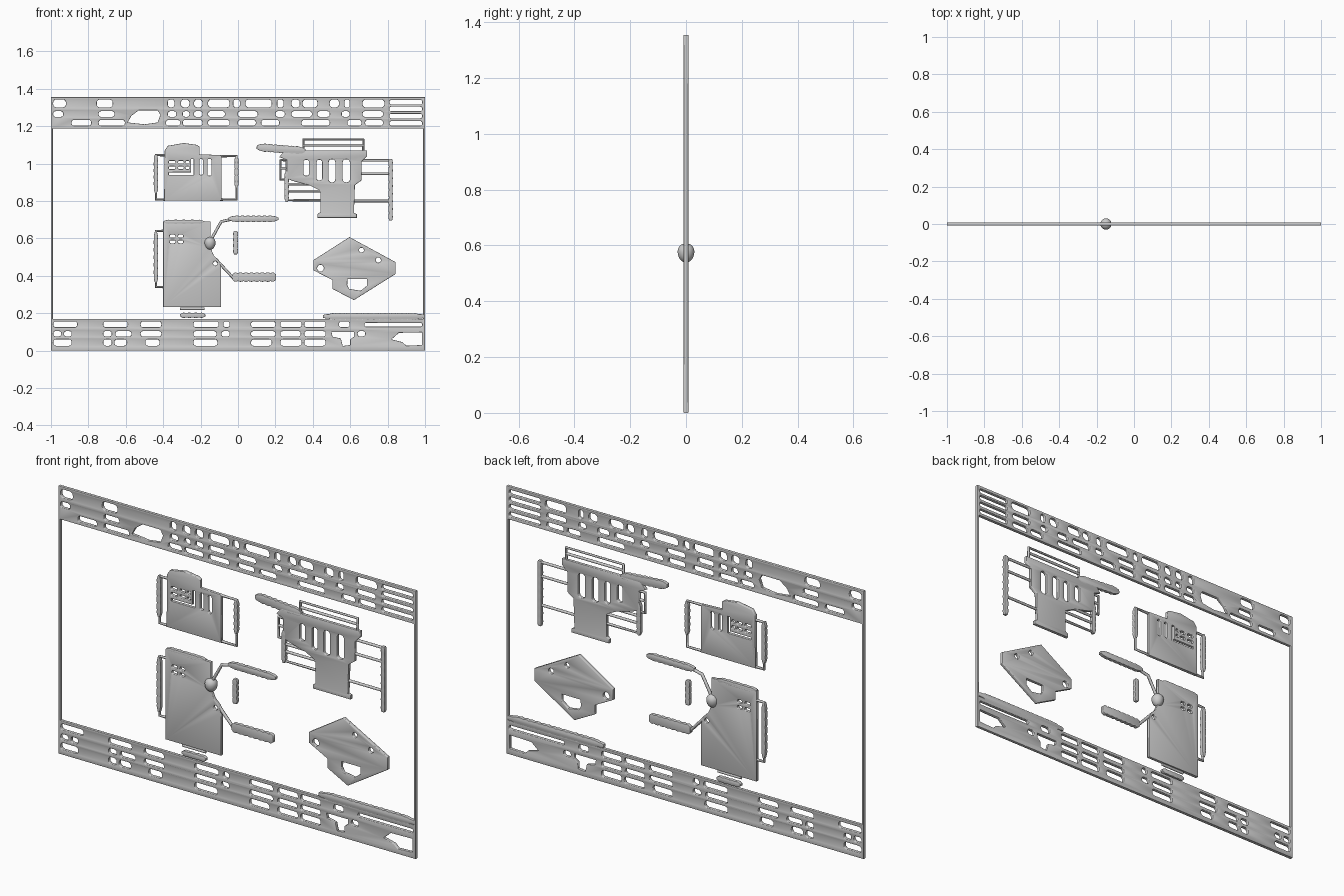
import bpy, bmesh, math
from mathutils import Matrix

if "Cube" in bpy.data.objects:
    bpy.data.objects.remove(bpy.data.objects["Cube"])

# All profile coordinates are (x, z) in hundredths of a unit
S = 0.01
TURN = Matrix.Rotation(math.pi / 2, 4, 'X')


def finish(curve, name):
    """Turn a curve drawn in XY into an upright, smooth-shaded mesh."""
    tmp = bpy.data.objects.new(name + "_tmp", curve)
    bpy.context.collection.objects.link(tmp)
    mesh = bpy.data.meshes.new_from_object(
        tmp.evaluated_get(bpy.context.evaluated_depsgraph_get()))
    bpy.data.objects.remove(tmp)
    mesh.transform(TURN)
    bm = bmesh.new()
    bm.from_mesh(mesh)
    bmesh.ops.remove_doubles(bm, verts=bm.verts, dist=0.00005)
    bmesh.ops.recalc_face_normals(bm, faces=bm.faces)
    bm.to_mesh(mesh)
    bm.free()
    mesh.name = name
    obj = bpy.data.objects.new(name, mesh)
    bpy.context.collection.objects.link(obj)
    bpy.ops.object.select_all(action='DESELECT')
    obj.select_set(True)
    bpy.context.view_layer.objects.active = obj
    bpy.ops.object.shade_smooth_by_angle(angle=math.radians(50))
    return obj


def add_spline(curve, pts, closed):
    s = curve.splines.new('POLY')
    s.points.add(len(pts) - 1)
    for p, (x, z) in zip(s.points, pts):
        p.co = (x * S, z * S, 0, 1)
    s.use_cyclic_u = closed


def plate(name, outline, holes=(), half=0.009, bevel=0.003):
    c = bpy.data.curves.new(name, 'CURVE')
    c.dimensions, c.fill_mode = '2D', 'BOTH'
    c.extrude, c.bevel_depth, c.bevel_resolution = half - bevel, bevel, 1
    c.offset = -bevel
    for pts in (outline, *holes):
        add_spline(c, pts, True)
    return finish(c, name)


def rods(name, *paths, r=0.007):
    c = bpy.data.curves.new(name, 'CURVE')
    c.dimensions, c.bevel_depth, c.bevel_resolution = '3D', r, 2
    c.use_fill_caps = True
    for pts in paths:
        add_spline(c, pts, False)
    return finish(c, name)


def pod(name, a, b, w, waves=8, taper=0.45):
    """Flat scalloped strip from a to b with half width w."""
    dx, dz = b[0] - a[0], b[1] - a[1]
    length = math.hypot(dx, dz)
    ux, uz = dx / length, dz / length
    n = waves * 5
    up, down = [], []
    for i in range(n + 1):
        t = i / n
        end = min(1, taper + 5 * min(t, 1 - t))
        h = w * end * (0.84 + 0.16 * abs(math.sin(math.pi * waves * t)))
        x, z = a[0] + dx * t, a[1] + dz * t
        up.append((x - uz * h, z + ux * h))
        down.append((x + uz * h, z - ux * h))
    return plate(name, down + up[::-1], bevel=0.002)


def slot(x0, x1, z0, z1, k=0.4):
    """Rounded rectangle."""
    r = k * min(x1 - x0, z1 - z0)
    pts = []
    for j, (cx, cz) in enumerate([(x1 - r, z1 - r), (x0 + r, z1 - r),
                                  (x0 + r, z0 + r), (x1 - r, z0 + r)]):
        for i in range(4):
            a = math.pi / 2 * (j + i / 3)
            pts.append((cx + r * math.cos(a), cz + r * math.sin(a)))
    return pts


def row(z0, z1, *spans):
    return [slot(a, b, z0, z1) for a, b in spans]


def disc(x, z, r):
    return [(x + r * math.cos(i * math.pi / 8), z + r * math.sin(i * math.pi / 8))
            for i in range(16)]


# Outer frame: pierced top and bottom bands joined by thin side posts
top = row(130, 134.3, (-98.8, -92), (-75.5, -67), (-37.5, -34), (-30.5, -26),
          (-23.5, -19), (-16, -4.5), (-2.5, 1), (4, 18), (21, 24.3), (28.6, 33),
          (34.5, 42.5), (49, 54), (57, 59.6), (66.6, 78.3))
top += row(125, 128, (-98.8, -93.5), (-74.5, -66), (-37.5, -33), (-29.5, -26),
           (-23.5, -19), (-16, -7), (0, 10.5), (20, 25), (28.6, 39.5),
           (42.5, 49), (55.5, 59.6), (66.6, 77.5))
top += row(120.3, 123.3, (-89, -78.5), (-74.5, -60.5), (-38.5, -31), (-29.5, -19),
           (-16, -4.5), (0, 9.5), (12.5, 22), (34, 49), (58.5, 66), (68, 77.5))
top += [slot(81, 98.5, z, z + 2.4) for z in (120.3, 124.2, 128, 131.6)]
top += [[(-59, 122), (-57, 125.5), (-53, 128.5), (-43, 128.5), (-41.5, 126),
         (-43, 122), (-50, 121)]]
bottom = row(12.5, 15.6, (-98.7, -86), (-72, -59), (-52, -41), (-23.8, -10.4),
             (-7.8, -4.5), (7, 20), (22.7, 34), (35.5, 46.8), (54, 59.6))
bottom += row(7.6, 10.4, (-98.7, -94.5), (-93, -89), (-72, -67.5), (-65.5, -57),
              (-52, -41), (-23.8, -11.5), (-8.8, -4.5), (7, 20), (22.7, 33.5),
              (35.5, 46.8), (64, 68))
bottom += row(2.6, 6, (-98.7, -89), (-72, -67.5), (-66, -59.5), (-49.5, -42),
              (-23.8, -11), (7, 18), (22.7, 34), (35.5, 46.8))
bottom += [slot(67.6, 98.5, 12.8, 14.8),
           [(50, 10), (62, 10), (62, 7.5), (60, 6), (60, 3), (56, 2.5), (55, 6.5), (50.5, 7.5)],
           [(82, 6), (86, 9.5), (98.3, 9.8), (98.3, 3), (90, 2.6), (88, 4.5)]]
window = [(-99, 17), (99, 17), (99, 118.8), (-99, 118.8)]
plate("outer_frame", [(-100, 0), (100, 0), (100, 135.5), (-100, 135.5)],
      [window] + top + bottom)
pod("lower_rail_crust", (45.5, 18.3), (99.7, 18.3), 1.9, 18)

# Upper left panel with side brackets
holes = [slot(a, b, z, z + 1.5) for z in (97, 100)
         for a, b in ((-37, -33.5), (-32, -29), (-28, -26))]
holes += [[(-37, 94), (-23.7, 94), (-23.7, 102.5), (-25, 102.5), (-25, 95.3), (-37, 95.3)],
          slot(-20.6, -18.8, 94, 102.5), slot(-16.3, -14.2, 93.5, 102.5)]
plate("upper_left_panel",
      [(-39.5, 80.3), (-8.8, 80.3), (-8.8, 104.5), (-20.5, 105), (-20.5, 109),
       (-22, 110), (-29, 111), (-37.5, 109.5), (-39.2, 107)], holes)
rods("upper_left_brackets",
     [(-39, 104.5), (-43.8, 104.5), (-43.8, 80.8), (-39, 80.8)],
     [(-9.5, 104), (-0.8, 104), (-0.8, 80.8), (-9.5, 80.8)])
pod("upper_left_outer_grip", (-43.9, 84), (-43.9, 105), 1.2, 6)
pod("upper_left_inner_grip", (-0.8, 87), (-0.8, 104), 1.1, 5)

# Upper right panel with slots, foot and railings
plate("upper_right_panel",
      [(25, 107), (69, 107), (69, 104), (66, 101), (66, 91), (62.5, 88.5), (62, 73.5),
       (63.5, 73), (63.5, 71), (42.5, 71), (42.5, 73), (44, 74), (44, 85.5),
       (38, 88.5), (30, 90.5), (26, 92), (26, 102), (22, 103.5)],
      [slot(35, 38, 93.5, 102), slot(42, 45, 91, 102),
       slot(48.5, 52, 90, 102.3), slot(56, 59.8, 90, 102.3)])
pod("upper_right_leaf", (10, 108.8), (36, 106.8), 2.2, 9)
rods("top_railing", [(35, 106), (35, 112.8), (67, 112.8), (67, 106)],
     [(35, 109.8), (67, 109.8)])
rods("left_railing", [(26, 102), (26, 80.4), (44, 80.4)], [(26, 85.3), (44, 85.3)],
     [(26, 89), (40, 89)], [(26.5, 101.8), (22.8, 101.8), (22.8, 91.5), (26.5, 91.5)],
     [(22.8, 97.5), (26.5, 97.5)])
pod("left_railing_grip", (26, 79.5), (26, 96), 1.2, 5)
rods("right_railing", [(65, 101.7), (81.5, 101.7)], [(65, 94.6), (81.5, 94.6)],
     [(61, 80), (81.5, 80)])
pod("right_railing_post", (81.6, 69.5), (81.6, 102.5), 1.15, 8, 0.8)

# Lower left panel with ball joint and two arms
plate("lower_left_panel",
      [(-40, 23.2), (-9, 23.2), (-9, 44.5), (-10, 48), (-13, 51), (-14.7, 55),
       (-14.7, 69), (-40, 69)],
      [slot(a, b, z, z + 1.6) for z in (57.4, 60.4)
       for a, b in ((-36.5, -33.5), (-32, -29.3))] + [disc(-12.1, 46.6, 1.2)])
pod("lower_left_cap", (-39.8, 68.8), (-18, 68.8), 1.2, 5)
rods("lower_left_bracket", [(-39, 64), (-43.8, 64), (-43.8, 34), (-39, 34)])
pod("lower_left_grip", (-43.9, 36), (-43.9, 64), 1.2, 7)
rods("arms", [(-14, 60), (-9, 69), (-3, 70.3)], [(-12, 49), (-2.5, 38.8), (0, 38.8)],
     r=0.008)
pod("upper_arm_leaf", (-5, 70.5), (21.6, 70.5), 1.7, 9)
pod("lower_arm_leaf", (-3, 39.3), (20.3, 39.3), 2.5, 8, 0.7)
pod("small_bar", (-1.3, 51.5), (-1.3, 64), 1.3, 4, 0.7)
rods("panel_foot", [(-31, 22.4), (-18, 22.4)])
pod("panel_foot_pad", (-31, 18.9), (-17.5, 18.9), 1.4, 4)

bpy.ops.mesh.primitive_uv_sphere_add(segments=24, ring_count=16, radius=0.03,
                                     location=(-0.15, 0, 0.578))
ball = bpy.context.object
ball.name = "ball_joint"
for v in ball.data.vertices:  # slight teardrop towards the bottom
    if v.co.z < 0:
        v.co.z *= 1.3
bpy.ops.object.shade_smooth()

# Lower right angular plate
plate("angular_plate",
      [(59.6, 60.7), (84.3, 47.3), (84.3, 41), (62, 27), (50.5, 33), (50.5, 37.7),
       (40.3, 43), (40.3, 48.4)],
      [disc(44.1, 44.1, 1.8), disc(66, 53.7, 1.3), disc(75, 48.4, 1.4),
       [(58.5, 38.3), (69, 38.3), (69, 34.7), (65.5, 32), (59.5, 33), (58.4, 35)]])
